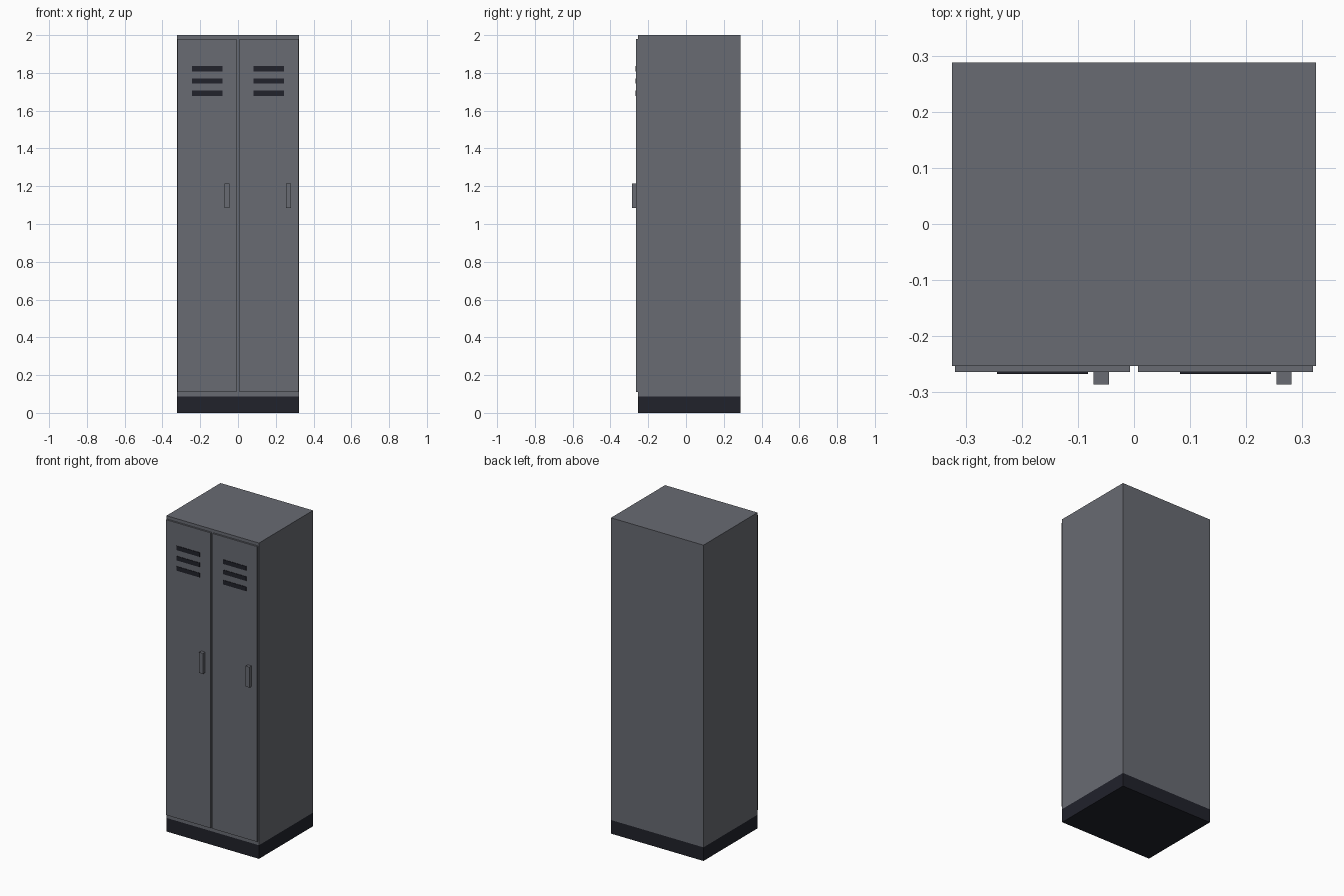
import bpy
import bmesh

if "Cube" in bpy.data.objects:
    bpy.data.objects.remove(bpy.data.objects["Cube"], do_unlink=True)


def make_material(name, rgb):
    mat = bpy.data.materials.new(name)
    mat.use_nodes = True
    color = (*rgb, 1.0)
    mat.diffuse_color = color
    mat.node_tree.nodes["Principled BSDF"].inputs["Base Color"].default_value = color
    return mat


steel = make_material("grey_steel", (0.14, 0.147, 0.17))
dark = make_material("dark_trim", (0.015, 0.016, 0.024))


def box(name, x, y, z, mat):
    """Box spanning the given (low, high) ranges."""
    spans = (x, y, z)
    bm = bmesh.new()
    bmesh.ops.create_cube(bm, size=1)
    bmesh.ops.scale(bm, verts=bm.verts, vec=[hi - lo for lo, hi in spans])
    mesh = bpy.data.meshes.new(name)
    bm.to_mesh(mesh)
    bm.free()
    mesh.materials.append(mat)
    obj = bpy.data.objects.new(name, mesh)
    obj.location = [(lo + hi) / 2 for lo, hi in spans]
    bpy.context.collection.objects.link(obj)
    return obj


half_width, front, back = 0.324, -0.253, 0.288
plinth_top = 0.086
door_front = -0.264

# Cabinet and plinth
box("plinth", (-half_width, half_width), (front, back), (0, plinth_top), dark)
box("cabinet_body", (-half_width, half_width), (front, back), (plinth_top, 2), steel)

# Two identical doors, each with a handle and three vent slots
for side, cx in (("right", -0.163), ("left", 0.163)):
    box(side + "_door", (cx - 0.156, cx + 0.156), (door_front, front),
        (0.11, 1.98), steel)
    box(side + "_handle", (cx + 0.091, cx + 0.118), (-0.286, door_front),
        (1.085, 1.215), steel)
    for i in range(3):
        z = 1.822 - i * 0.065
        box(f"{side}_vent_slot_{i + 1}", (cx - 0.081, cx + 0.081),
            (door_front - 0.003, door_front), (z - 0.0135, z + 0.0135), dark)
